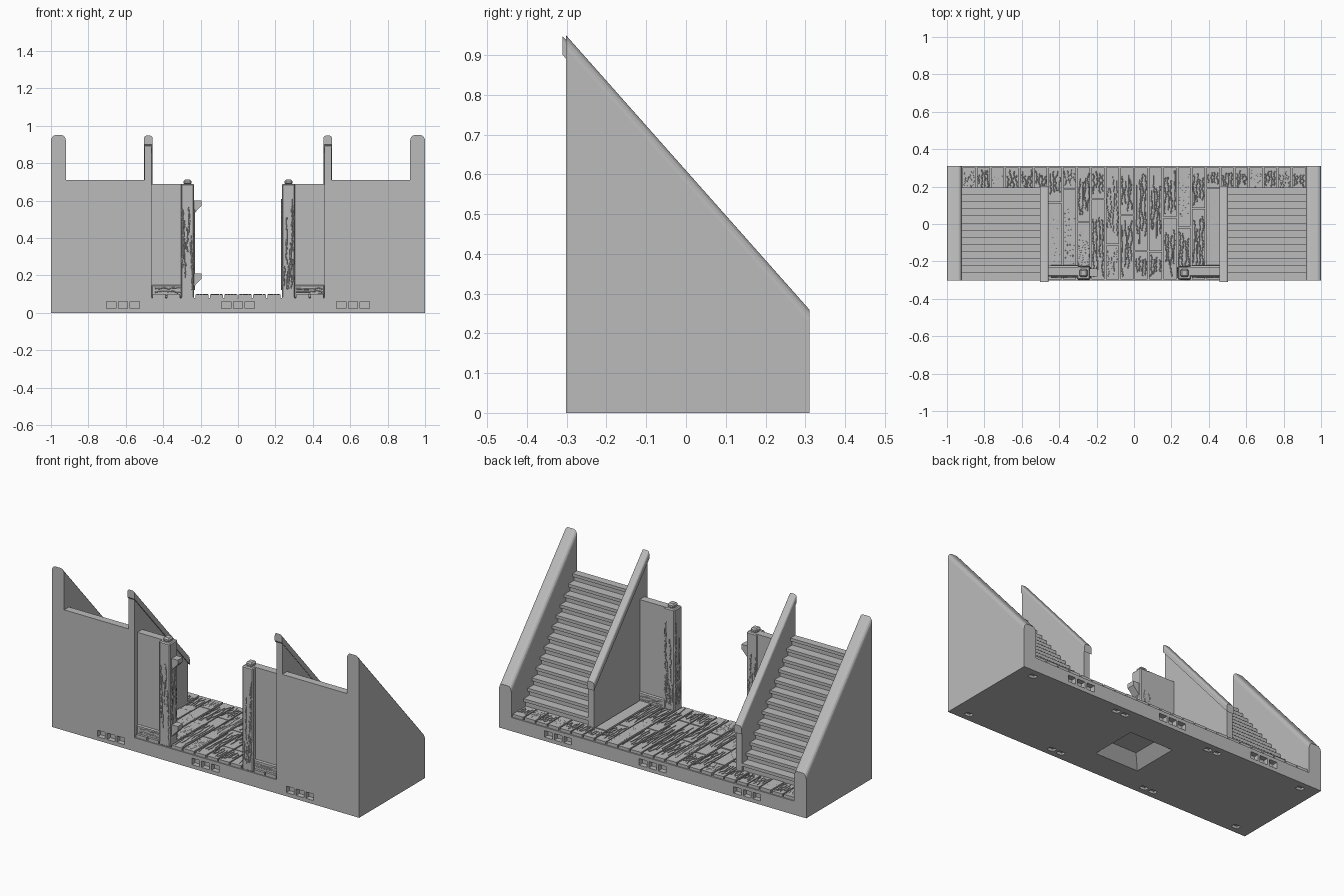
import bpy, bmesh, random
from mathutils import Vector

random.seed(4)
if "Cube" in bpy.data.objects:
    bpy.data.objects.remove(bpy.data.objects["Cube"])

grey = bpy.data.materials.new("plain_grey")
grey.use_nodes = True
COLOR = (0.5, 0.5, 0.5, 1)
grey.diffuse_color = COLOR
grey.node_tree.nodes["Principled BSDF"].inputs["Base Color"].default_value = COLOR

FRONT, BACK = -0.302, 0.31
DECK, FLOOR = 0.08, 0.1


def finish(name, bm):
    bmesh.ops.recalc_face_normals(bm, faces=bm.faces)
    mesh = bpy.data.meshes.new(name)
    bm.to_mesh(mesh)
    bm.free()
    mesh.materials.append(grey)
    obj = bpy.data.objects.new(name, mesh)
    bpy.context.collection.objects.link(obj)
    return obj


def add_box(bm, lo, hi):
    lo, hi = Vector(lo), Vector(hi)
    verts = bmesh.ops.create_cube(bm, size=1)["verts"]
    for v in verts:
        v.co = (lo + hi) / 2 + v.co * (hi - lo)
    return verts


def box(name, lo, hi, bevel=0):
    bm = bmesh.new()
    add_box(bm, lo, hi)
    if bevel:
        bmesh.ops.bevel(bm, geom=bm.edges[:], offset=bevel, segments=1, affect='EDGES')
    return finish(name, bm)


def extrude(name, points, x0, x1, round_top=0):
    """Extrude a side profile of (y, z) along x, rounding its sloping top edges."""
    bm = bmesh.new()
    face = bm.faces.new([bm.verts.new((x0, y, z)) for y, z in points])
    new = bmesh.ops.extrude_face_region(bm, geom=[face])["geom"]
    bmesh.ops.translate(bm, vec=(x1 - x0, 0, 0),
                        verts=[g for g in new if isinstance(g, bmesh.types.BMVert)])
    if round_top:
        (ya, za), (yb, zb) = points[1], points[2]

        def on_top(v):
            return min(abs(v.co.y - ya) + abs(v.co.z - za),
                       abs(v.co.y - yb) + abs(v.co.z - zb)) < 1e-4
        edges = [e for e in bm.edges if all(on_top(v) for v in e.verts)
                 and abs(e.verts[0].co.x - e.verts[1].co.x) < 1e-4]
        bmesh.ops.bevel(bm, geom=edges, offset=round_top, segments=4,
                        profile=0.5, affect='EDGES')
    return finish(name, bm)


def grain(name, strokes):
    """Thin raised wood grain lines."""
    curve = bpy.data.curves.new(name, 'CURVE')
    curve.dimensions = '3D'
    curve.bevel_depth = 0.003
    curve.bevel_resolution = 0
    for stroke in strokes:
        spline = curve.splines.new('POLY')
        spline.points.add(len(stroke) - 1)
        for p, co in zip(spline.points, stroke):
            p.co = (*co, 1)
    curve.materials.append(grey)
    obj = bpy.data.objects.new(name, curve)
    bpy.context.collection.objects.link(obj)


def wavy(start, end, side, sway):
    start, end, side = Vector(start), Vector(end), Vector(side)
    count = 6
    return [start.lerp(end, i / count) + side * random.uniform(-sway, sway)
            for i in range(count + 1)]


# Base plate with connector slots and an underside hollow
base = box("base", (-1, FRONT, 0), (1, BACK, DECK))
bm = bmesh.new()
for cx in (-0.615, 0, 0.615):
    for dx in (-0.063, 0, 0.063):
        for y in (FRONT, BACK):
            add_box(bm, (cx + dx - 0.025, y - 0.03, 0.022), (cx + dx + 0.025, y + 0.03, 0.06))
for cx in (-0.9, -0.34, -0.28, 0.28, 0.34, 0.9):
    for y in (-0.255, 0.26):
        add_box(bm, (cx - 0.02, y - 0.015, -0.02), (cx + 0.02, y + 0.015, 0.015))
for v in add_box(bm, (-0.15, -0.15, -0.01), (0.15, 0.15, 0.06)):
    if v.co.z > 0:
        v.co.x *= 0.55
        v.co.y *= 0.55
cutter = finish("base_cutter", bm)
cutter.hide_render = True
cutter.hide_set(True)
cut = base.modifiers.new("slots", 'BOOLEAN')
cut.operation = 'DIFFERENCE'
cut.solver = 'EXACT'
cut.object = cutter

# Floor planks, with short ones at the foot of the stairs
bm = bmesh.new()
strokes = []
pitch = 0.92 / 12
for i in range(-12, 12):
    x0, x1 = i * pitch + 0.004, (i + 1) * pitch - 0.004
    if -6 <= i < 6:
        joints = [FRONT + 0.003, random.uniform(-0.18, 0.2), BACK - 0.004]
    else:
        joints = [0.17, BACK - 0.004]
    for ya, yb in zip(joints, joints[1:]):
        add_box(bm, (x0, ya + 0.003, DECK - 0.01), (x1, yb - 0.003, FLOOR - random.uniform(0, 0.004)))
        for n in range(4):
            x = x0 + (x1 - x0) * (n + 0.7) / 4.4
            y = ya + 0.015 + random.uniform(0, 0.25) * (yb - ya)
            end = yb - 0.015 - random.uniform(0, 0.25) * (yb - ya)
            strokes.append(wavy((x, y, FLOOR - 0.002), (x, end, FLOOR - 0.002), (1, 0, 0), 0.006))
finish("floor_planks", bm)
grain("floor_grain", strokes)

# Stair profile with overhanging treads
STEPS, TOP = 13, 0.71
run, rise = 0.49 / STEPS, (TOP - FLOOR) / STEPS
stair = [(FRONT, DECK), (FRONT, TOP)]
for i in reversed(range(STEPS)):
    nose, z = 0.195 - i * run, FLOOR + (i + 1) * rise
    stair += [(nose, z), (nose, z - 0.018), (nose - 0.016, z - 0.022), (nose - 0.016, z - rise)]
stair.append((stair[-1][0], DECK))

for side, s in (("right", -1), ("left", 1)):
    # Stairs between a thick outer wall and a slim inner wall with a handrail
    extrude(side + "_stairs", stair, s * 0.5, s * 0.92)
    extrude(side + "_outer_wall", [(FRONT, DECK), (FRONT, 0.95), (BACK, 0.26), (BACK, DECK)],
            s * 0.92, s, 0.022)
    extrude(side + "_inner_wall", [(FRONT, DECK), (FRONT, 0.92), (0.195, 0.35), (0.195, DECK)],
            s * 0.462, s * 0.5)
    extrude(side + "_handrail", [(-0.31, 0.9), (-0.31, 0.947), (0.203, 0.368), (0.203, 0.32)],
            s * 0.456, s * 0.503, 0.012)

    # Side panel on a grained sill
    xa, xb = sorted((s * 0.29, s * 0.464))
    box(side + "_gate_panel", (xa, -0.275, 0.14), (xb, -0.23, 0.69))
    box(side + "_gate_sill", (xa, -0.282, DECK), (xb, -0.223, 0.15), 0.006)
    strokes = []
    for y in (-0.282, -0.223):
        for z in (0.095, 0.112, 0.13):
            strokes.append(wavy((xa + 0.02, y, z), (xb - 0.01, y, z), (0, 0, 1), 0.005))
    grain(side + "_sill_grain", strokes)

    # Timber gate post with a small cap
    px, py, r = s * 0.27, -0.262, 0.036
    box(side + "_gate_post", (px - r, py - r, DECK), (px + r, py + r, 0.69), 0.006)
    box(side + "_post_cap", (px - 0.022, py - 0.022, 0.685), (px + 0.022, py + 0.022, 0.712), 0.008)
    strokes = []
    for n in range(14):
        a = random.uniform(-0.7, 0.7) * r
        z = random.uniform(0.1, 0.5)
        top = z + random.uniform(0.08, 0.17)
        for x, y, d in ((px + a, py - r, (1, 0, 0)), (px + a, py + r, (1, 0, 0)),
                        (px - s * r, py + a, (0, 1, 0))):
            strokes.append(wavy((x, y, z), (x, y, top), d, 0.004))
    grain(side + "_post_grain", strokes)

# Hinge brackets on the right post
for name, z in (("upper", 0.60), ("lower", 0.21)):
    bm = bmesh.new()
    outline = [(-0.245, z), (-0.194, z), (-0.194, z - 0.026), (-0.245, z - 0.08)]
    face = bm.faces.new([bm.verts.new((x, -0.282, h)) for x, h in outline])
    new = bmesh.ops.extrude_face_region(bm, geom=[face])["geom"]
    bmesh.ops.translate(bm, vec=(0, 0.045, 0),
                        verts=[g for g in new if isinstance(g, bmesh.types.BMVert)])
    finish(name + "_hinge_bracket", bm)
    bpy.context.view_layer.update()
